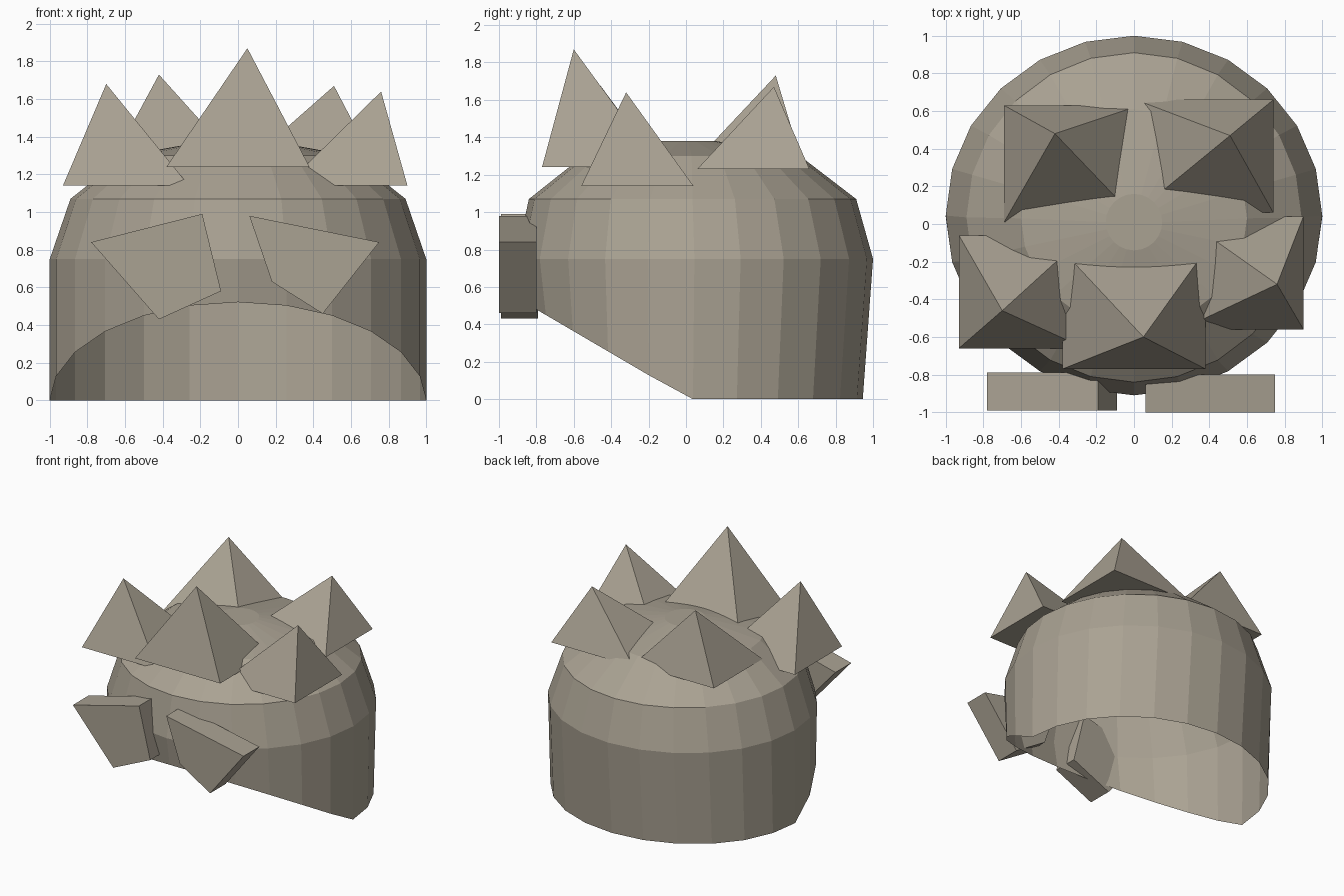
import bpy, bmesh, math

if "Cube" in bpy.data.objects:
    bpy.data.objects.remove(bpy.data.objects["Cube"])

mat = bpy.data.materials.new("warm stone grey")
mat.diffuse_color = (0.40, 0.36, 0.29, 1)
mat.use_nodes = True
mat.node_tree.nodes["Principled BSDF"].inputs["Base Color"].default_value = mat.diffuse_color


def finish(name, bm):
    bmesh.ops.recalc_face_normals(bm, faces=bm.faces)
    me = bpy.data.meshes.new(name)
    bm.to_mesh(me)
    bm.free()
    me.materials.append(mat)
    ob = bpy.data.objects.new(name, me)
    bpy.context.collection.objects.link(ob)
    return ob


# Open shell: 24-sided rings (centre y, radius x, radius y, z), slanted front brim
def cap_shell():
    n = 24
    rings = [(0.037, 1.0, 0.908, 0.0), (0.045, 1.0, 0.955, 0.75),
             (0.035, 0.89, 0.875, 1.07), (0.03, 0.60, 0.58, 1.30),
             (0.01, 0.15, 0.15, 1.38)]
    bm = bmesh.new()
    loops = []
    for i, (cy, rx, ry, z) in enumerate(rings):
        loop = []
        for k in range(n):
            a = 2 * math.pi * k / n
            x, y = rx * math.cos(a), cy + ry * math.sin(a)
            h = max(0.0, 0.585 * (0.02 - y)) if i == 0 else z
            loop.append(bm.verts.new((x, y, h)))
        loops.append(loop)
    for lo, hi in zip(loops, loops[1:]):
        for k in range(n):
            j = (k + 1) % n
            bm.faces.new((lo[k], lo[j], hi[j], hi[k]))
    bm.faces.new(loops[-1])
    finish("cap_shell", bm)


# Pyramid spike on a flat rectangular base with an off-centre tip
def spike(name, x0, x1, y0, y1, z, tip):
    bm = bmesh.new()
    b = [bm.verts.new((x, y, z)) for x, y in ((x0, y0), (x1, y0), (x1, y1), (x0, y1))]
    t = bm.verts.new(tip)
    bm.faces.new(b[::-1])
    for k in range(4):
        bm.faces.new((b[k], b[(k + 1) % 4], t))
    finish(name, bm)


# Four-cornered eye plate: front outline extruded backwards
def plate(name, outline, y0, y1):
    bm = bmesh.new()
    face = bm.faces.new([bm.verts.new((x, y0, z)) for x, z in outline])
    res = bmesh.ops.extrude_face_region(bm, geom=[face], use_keep_orig=True)
    verts = [g for g in res["geom"] if isinstance(g, bmesh.types.BMVert)]
    bmesh.ops.translate(bm, verts=verts, vec=(0, y1 - y0, 0))
    finish(name, bm)


cap_shell()

spike("spike_front", -0.38, 0.38, -0.77, -0.14, 1.24, (0.05, -0.60, 1.87))
spike("spike_front_left", -0.93, -0.26, -0.66, -0.06, 1.14, (-0.70, -0.46, 1.68))
spike("spike_front_right", 0.25, 0.90, -0.56, 0.04, 1.14, (0.76, -0.32, 1.64))
spike("spike_back_left", -0.69, 0.03, 0.01, 0.63, 1.23, (-0.42, 0.48, 1.73))
spike("spike_back_right", 0.01, 0.74, 0.06, 0.66, 1.23, (0.51, 0.47, 1.67))

plate("eye_plate_left", [(-0.78, 0.84), (-0.42, 0.43), (-0.09, 0.58), (-0.19, 0.99)], -0.99, -0.79)
plate("eye_plate_right", [(0.06, 0.98), (0.18, 0.63), (0.45, 0.46), (0.75, 0.84)], -1.0, -0.80)
